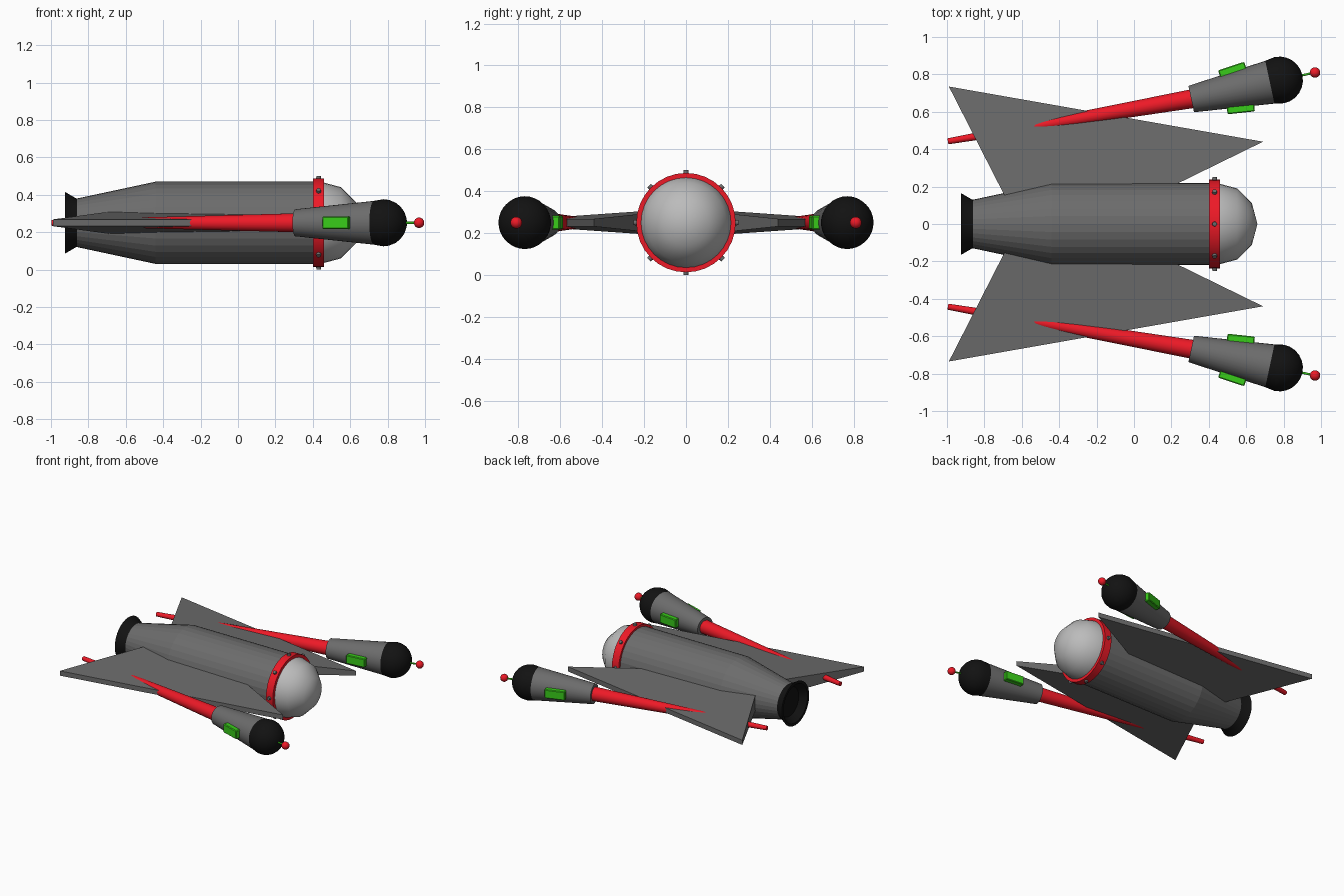
import bpy, bmesh
from math import sin, cos, pi, radians, atan2, hypot
from mathutils import Matrix, Vector

if "Cube" in bpy.data.objects:
    bpy.data.objects.remove(bpy.data.objects["Cube"])

ZC = 0.25  # height of the main axis


def material(name, rgb):
    m = bpy.data.materials.new(name)
    m.diffuse_color = (*rgb, 1)
    m.use_nodes = True
    m.node_tree.nodes["Principled BSDF"].inputs["Base Color"].default_value = m.diffuse_color
    return m


RED = material("red", (0.85, 0.01, 0.02))
BLACK = material("black", (0.006, 0.006, 0.006))
GREEN = material("green", (0.04, 0.6, 0.01))
GREY = material("dark_grey", (0.15, 0.15, 0.15))
PALE = material("pale_grey", (0.5, 0.5, 0.5))


def finish(name, bm, mat, smooth=None):
    bmesh.ops.recalc_face_normals(bm, faces=bm.faces)
    me = bpy.data.meshes.new(name)
    bm.to_mesh(me)
    bm.free()
    ob = bpy.data.objects.new(name, me)
    bpy.context.collection.objects.link(ob)
    me.materials.append(mat)
    if smooth:
        bpy.ops.object.select_all(action='DESELECT')
        ob.select_set(True)
        bpy.context.view_layer.objects.active = ob
        bpy.ops.object.shade_smooth_by_angle(angle=radians(smooth))
    return ob


def frame(x, y, angle):
    return Matrix.Translation((x, y, ZC)) @ Matrix.Rotation(angle, 4, 'Z')


def lathe(name, profile, mat, at=frame(0, 0, 0), sides=32, smooth=35):
    """Revolve (distance, radius) points around the local x axis."""
    bm = bmesh.new()
    rings = []
    for s, r in profile:
        if r == 0:
            rings.append([bm.verts.new(at @ Vector((s, 0, 0)))] * sides)
        else:
            rings.append([bm.verts.new(at @ Vector((s, r * cos(2 * pi * i / sides), r * sin(2 * pi * i / sides))))
                          for i in range(sides)])
    for a, b in zip(rings, rings[1:]):
        for i in range(sides):
            j = (i + 1) % sides
            bm.faces.new(list(dict.fromkeys((a[i], a[j], b[j], b[i]))))
    return finish(name, bm, mat, smooth)


def dome(s, r, steps):
    return [(s + r * sin(pi / 2 * k / steps), r * cos(pi / 2 * k / steps)) for k in range(steps)] + [(s + r, 0)]


# Fuselage, tail nozzle, collar and nose dome
lathe("fuselage", [(-0.86, 0), (-0.86, 0.13), (-0.44, 0.22), (0.44, 0.22), (0.44, 0)], GREY, smooth=10)
lathe("tail_nozzle", [(-0.855, 0), (-0.855, 0.13), (-0.865, 0.13), (-0.925, 0.165),
                      (-0.925, 0.145), (-0.875, 0.11), (-0.875, 0)], BLACK)
lathe("nose_collar", [(0.402, 0.21), (0.402, 0.237), (0.46, 0.237), (0.46, 0.21)], RED)
lathe("nose_dome", [(0.42, 0.22)] + dome(0.44, 0.22, 3), PALE, smooth=60)

# Collar bolts
for k in range(8):
    bm = bmesh.new()
    m = (Matrix.Translation((0.431, 0, ZC)) @ Matrix.Rotation(k * pi / 4, 4, 'X')
         @ Matrix.Translation((0, 0, 0.238)))
    bmesh.ops.create_cone(bm, cap_ends=True, segments=12, radius1=0.014, radius2=0.012, depth=0.024, matrix=m)
    finish("collar_bolt", bm, GREY, 35)

for side, tag in ((1, "left"), (-1, "right")):
    # Swept wing, thick at the root and thin at the outer edge
    bm = bmesh.new()
    outline = [(0.69, 0.44, 0.018), (-0.99, 0.735, 0.018), (-0.64, 0.05, 0.066), (-0.107, 0.05, 0.059)]
    top = [bm.verts.new((x, side * y, ZC + h)) for x, y, h in outline]
    low = [bm.verts.new((x, side * y, ZC - h)) for x, y, h in outline]
    bm.faces.new(top)
    bm.faces.new(low)
    for i in range(4):
        j = (i + 1) % 4
        bm.faces.new((top[i], top[j], low[j], low[i]))
    finish(tag + "_wing", bm, GREY)

    # Tapered boom running through the wing
    dx, dy = 1.325, 0.231
    lathe(tag + "_boom", [(0, 0), (0, 0.016), (hypot(dx, dy), 0.051), (hypot(dx, dy), 0)], RED,
          frame(-0.995, side * 0.442, side * atan2(dy, dx)), sides=24)

    # Pod: flared housing, rounded nose, antenna and ball
    pod = frame(0.306, side * 0.668, side * radians(12.1))
    lathe(tag + "_pod", [(0, 0), (0, 0.072), (0.43, 0.117), (0.43, 0)], GREY, pod)
    lathe(tag + "_pod_nose", [(0.43, 0), (0.43, 0.117)] + dome(0.482, 0.126, 6), BLACK, pod)
    lathe(tag + "_antenna", [(0.6, 0), (0.6, 0.006), (0.67, 0.006), (0.67, 0)], GREEN, pod, sides=12)
    bm = bmesh.new()
    bmesh.ops.create_uvsphere(bm, u_segments=20, v_segments=12, radius=0.028,
                              matrix=pod @ Matrix.Translation((0.677, 0, 0)))
    finish(tag + "_antenna_ball", bm, RED, 40)

    # Green blocks on both flanks of the pod
    for f in (1, -1):
        bm = bmesh.new()
        m = (pod @ Matrix.Translation((0.248, f * 0.107, 0)) @ Matrix.Rotation(f * radians(6), 4, 'Z')
             @ Matrix.Diagonal((0.147, 0.042, 0.066, 1)))
        bmesh.ops.create_cube(bm, size=1, matrix=m)
        bmesh.ops.bevel(bm, geom=bm.edges[:], offset=0.005, segments=1, affect='EDGES')
        finish(tag + "_pod_block", bm, GREEN)
